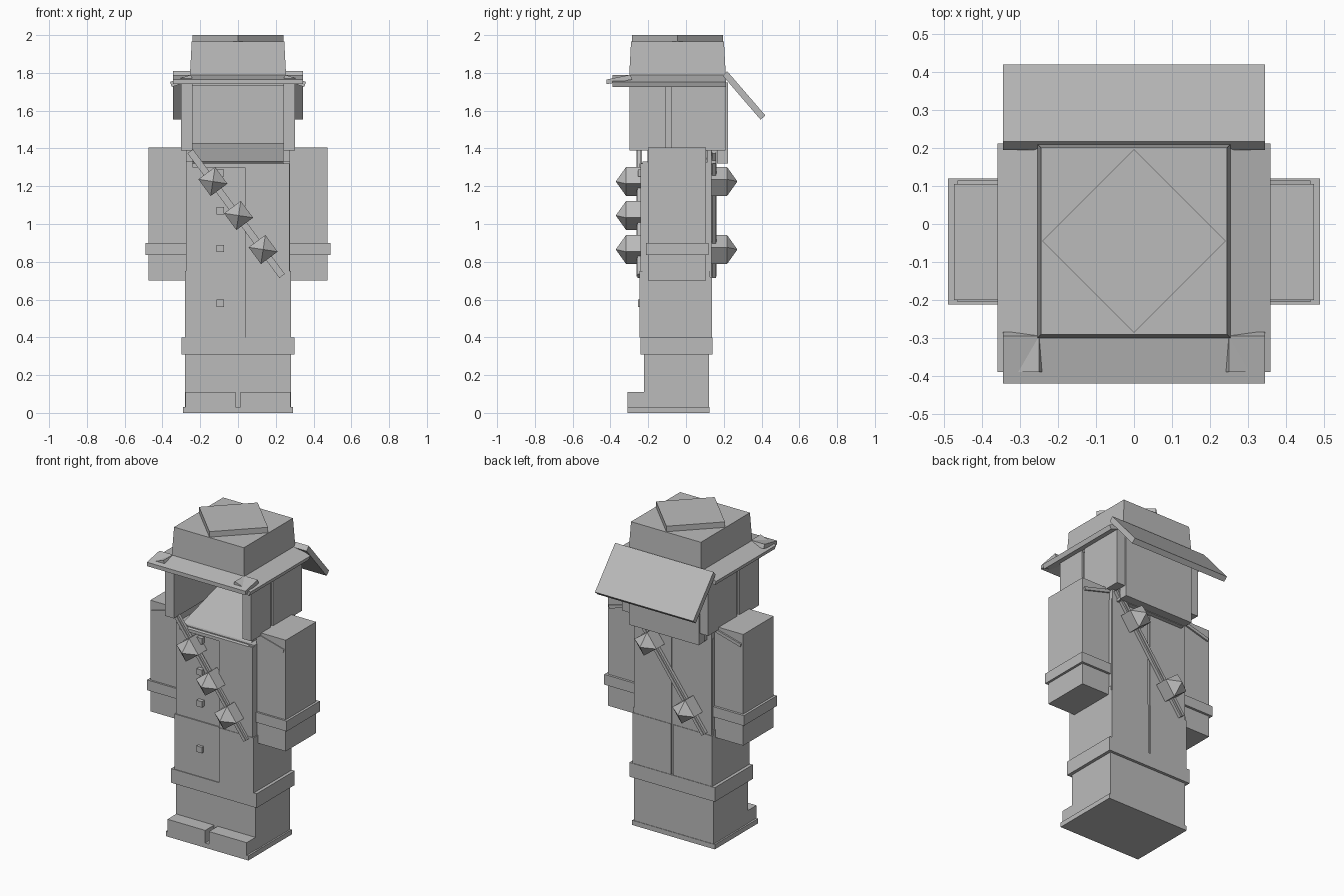
import bpy, bmesh, math
from mathutils import Matrix, Vector

old = bpy.data.objects.get("Cube")
if old:
    bpy.data.objects.remove(old, do_unlink=True)

grey = bpy.data.materials.new("plain_grey")
grey.use_nodes = True
grey.diffuse_color = (0.5, 0.5, 0.5, 1)
grey.node_tree.nodes["Principled BSDF"].inputs["Base Color"].default_value = (0.5, 0.5, 0.5, 1)


def finish(name, bm):
    bmesh.ops.recalc_face_normals(bm, faces=bm.faces)
    mesh = bpy.data.meshes.new(name)
    bm.to_mesh(mesh)
    bm.free()
    mesh.materials.append(grey)
    ob = bpy.data.objects.new(name, mesh)
    bpy.context.scene.collection.objects.link(ob)
    return ob


def box(name, x, y, z, taper=0):
    """Box from its (low, high) bounds; taper draws the top in."""
    bm = bmesh.new()
    bmesh.ops.create_cube(bm, size=1)
    mid = Vector([sum(r) / 2 for r in (x, y, z)])
    for v in bm.verts:
        v.co = Vector([c * (r[1] - r[0]) for c, r in zip(v.co, (x, y, z))])
        if v.co.z > 0 and taper:
            v.co.x -= math.copysign(taper, v.co.x)
            v.co.y -= math.copysign(taper, v.co.y)
        v.co += mid
    return finish(name, bm)


def prism(name, points, axis, span):
    """Extrude a profile along x or y; points are (other axis, z)."""
    bm = bmesh.new()
    def place(p, s):
        return (s, p[0], p[1]) if axis == "x" else (p[0], s, p[1])
    face = bm.faces.new([bm.verts.new(place(p, span[0])) for p in points])
    out = bmesh.ops.extrude_face_region(bm, geom=[face])
    move = Vector(place((0, 0), span[1] - span[0]))
    bmesh.ops.translate(bm, vec=move, verts=[g for g in out["geom"] if isinstance(g, bmesh.types.BMVert)])
    return finish(name, bm)


def sided(name, bounds, side):
    """Box on one side: +1 is left, -1 is right."""
    x, y, z = bounds
    return box(name, sorted((x[0] * side, x[1] * side)), y, z)


# Boots, trousers and hem
box("sole", (-.29, .29), (-.31, .125), (0, .03))
box("legs", (-.28, .28), (-.222, .122), (.03, .32))
box("coat_hem", (-.3, .3), (-.242, .14), (.31, .4))

# Coat, with an overlapping front panel and a seam behind
box("coat_core", (-.275, .275), (-.23, .128), (.39, 1.33))
box("coat_skirt", (-.28, .28), (-.237, .128), (.4, .75))
box("front_panel", (.037, .28), (-.245, -.2), (.4, .75))
box("front_panel_upper", (.037, .272), (-.242, -.2), (.75, 1.32))
for side, label in ((1, "left"), (-1, "right")):
    sided(label + "_back_panel", ((.008, .28), (.1, .137), (.4, .72)), side)
    sided(label + "_back_panel_upper", ((.008, .272), (.1, .134), (.72, 1.39)), side)
    sided(label + "_toe", ((.013, .278), (-.31, -.2), (.03, .11)), side)

    # Arm, cuff and sloping shoulder trim
    sided(label + "_arm", ((.27, .475), (-.2, .105), (.7, 1.405)), side)
    sided(label + "_cuff", ((.265, .49), (-.212, .12), (.835, .9)), side)
    prism(label + "_shoulder_trim",
          [(side * .278, 1.375), (side * .278, 1.395), (side * .465, 1.345), (side * .46, 1.325)],
          "y", (-.205, .115))

    # Hood side, split by a shallow groove
    sided(label + "_hood_front", ((.24, .303), (-.3, -.105), (1.39, 1.75)), side)
    sided(label + "_hood_groove", ((.24, .29), (-.11, -.075), (1.39, 1.75)), side)
    sided(label + "_hood_back", ((.24, .303), (-.08, .21), (1.39, 1.75)), side)

    # Sloping side brim
    prism(label + "_brim",
          [(side * .24, 1.765), (side * .25, 1.79), (side * .36, 1.752), (side * .35, 1.725)],
          "y", (-.39, .212))

for i, z in enumerate((.58, .87, 1.07, 1.27)):
    box("button_%d" % (i + 1), (-.113, -.075), (-.255, -.22), (z - .019, z + .019))

# Neck wedge, hood back and hat
prism("neck_slope", [(-.245, 1.3), (-.245, 1.32), (.14, 1.43), (.16, 1.43), (.16, 1.32)],
      "x", (-.24, .24))
box("hood_back_wall", (-.245, .245), (.165, .222), (1.32, 1.75))
box("hat_base", (-.295, .295), (-.29, .205), (1.73, 1.765))
box("hat_crown", (-.256, .256), (-.302, .212), (1.76, 1.965), taper=.011)
prism("front_brim", [(-.42, 1.74), (-.42, 1.765), (-.295, 1.79), (-.285, 1.765)], "x", (-.345, .345))
prism("back_flap", [(.195, 1.785), (.217, 1.81), (.42, 1.575), (.395, 1.552)], "x", (-.345, .345))
plate = box("hat_top_plate", (-.171, .171), (-.171, .171), (1.96, 2))
plate.data.transform(Matrix.Translation((0, -.045, 0)) @ Matrix.Rotation(math.pi / 4, 4, "Z"))


# Diagonal strap and pointed studs on both faces
def stud(name):
    bm = bmesh.new()
    bmesh.ops.create_cube(bm, size=.11)
    front = min(bm.faces, key=lambda f: f.calc_center_median().y)
    tip = bmesh.ops.poke(bm, faces=[front])["verts"][0]
    tip.co.y -= .055
    return finish(name, bm)


tilt = -.635
for label, turn in (("front", 0), ("back", math.pi)):
    spin = Matrix.Translation((0, -.05, 0)) @ Matrix.Rotation(turn, 4, "Z") @ Matrix.Translation((0, .05, 0))
    lean = Matrix.Rotation(tilt, 4, "Y")
    strap = box(label + "_strap", (-.018, .018), (-.01, .01), (-.41, .41))
    strap.data.transform(spin @ Matrix.Translation((-.01, -.248, 1.055)) @ lean)
    ridge = box(label + "_strap_ridge", (-.005, .005), (-.014, .014), (-.41, .41))
    ridge.data.transform(spin @ Matrix.Translation((-.01, -.248, 1.055)) @ lean)
    spots = [(-.133, 1.225), (.003, 1.045), (.133, .865)]
    if turn:
        spots.pop(1)
    for i, (x, z) in enumerate(spots):
        ob = stud("%s_stud_%d" % (label, i + 1))
        ob.data.transform(spin @ Matrix.Translation((x, -.262, z)) @ lean)
